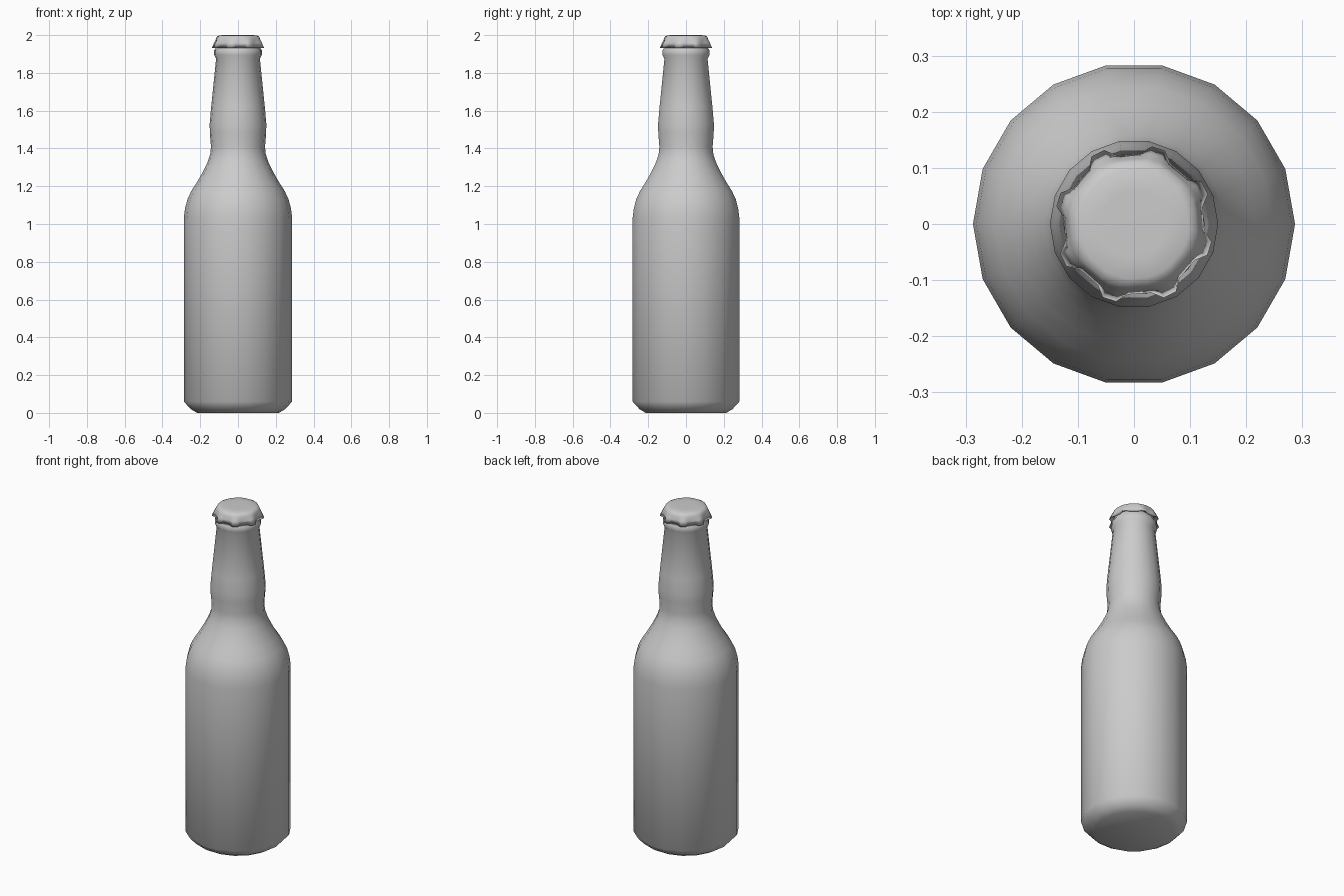
import bpy, bmesh
from math import cos, sin, radians, pi

cube = bpy.data.objects.get("Cube")
if cube:
    bpy.data.objects.remove(cube)

grey = bpy.data.materials.new("plain_grey")
grey.use_nodes = True
grey.diffuse_color = (0.6, 0.6, 0.6, 1)
grey.node_tree.nodes["Principled BSDF"].inputs["Base Color"].default_value = (0.6, 0.6, 0.6, 1)


def loft(name, rings):
    """Skin closed rings of points from bottom to top, capping both ends."""
    bm = bmesh.new()
    loops = [[bm.verts.new(p) for p in ring] for ring in rings]
    n = len(loops[0])
    for low, high in zip(loops, loops[1:]):
        for i in range(n):
            j = (i + 1) % n
            bm.faces.new((low[i], low[j], high[j], high[i]))
    bm.faces.new(loops[0][::-1])
    bm.faces.new(loops[-1])
    for face in bm.faces:
        face.smooth = True
    mesh = bpy.data.meshes.new(name)
    bm.to_mesh(mesh)
    bm.free()
    mesh.materials.append(grey)
    obj = bpy.data.objects.new(name, mesh)
    bpy.context.collection.objects.link(obj)
    return obj


# Bottle: eighteen-sided turned profile of (radius, height)
SIDES = 18
profile = [
    (0.217, 0.0), (0.25, 0.02), (0.287, 0.06), (0.287, 1.03), (0.281, 1.08),
    (0.268, 1.13), (0.247, 1.175), (0.215, 1.225), (0.184, 1.28),
    (0.16, 1.33), (0.147, 1.37), (0.143, 1.41), (0.149, 1.48),
    (0.15, 1.53), (0.142, 1.62), (0.116, 1.875), (0.126, 1.895),
    (0.126, 1.92), (0.116, 1.935), (0.11, 1.96),
]
loft("bottle", [
    [(r * cos(2 * pi * i / SIDES), r * sin(2 * pi * i / SIDES), z) for i in range(SIDES)]
    for r, z in profile
])


# Crown cap: eight flared teeth fading into a rounded top
def cap_ring(tip, valley, z):
    points = []
    for tooth in range(8):
        for offset, r in ((-13, valley), (-5, tip), (5, tip), (13, valley)):
            a = radians(27 + 45 * tooth + offset)
            points.append((r * cos(a), r * sin(a), z))
    return points


loft("crown_cap", [
    cap_ring(0.11, 0.11, 1.95),
    cap_ring(0.133, 0.119, 1.94),
    cap_ring(0.142, 0.126, 1.933),
    cap_ring(0.129, 0.122, 1.96),
    cap_ring(0.119, 0.117, 1.98),
    cap_ring(0.112, 0.112, 1.992),
    cap_ring(0.098, 0.098, 1.999),
    cap_ring(0.06, 0.06, 2.0),
])
